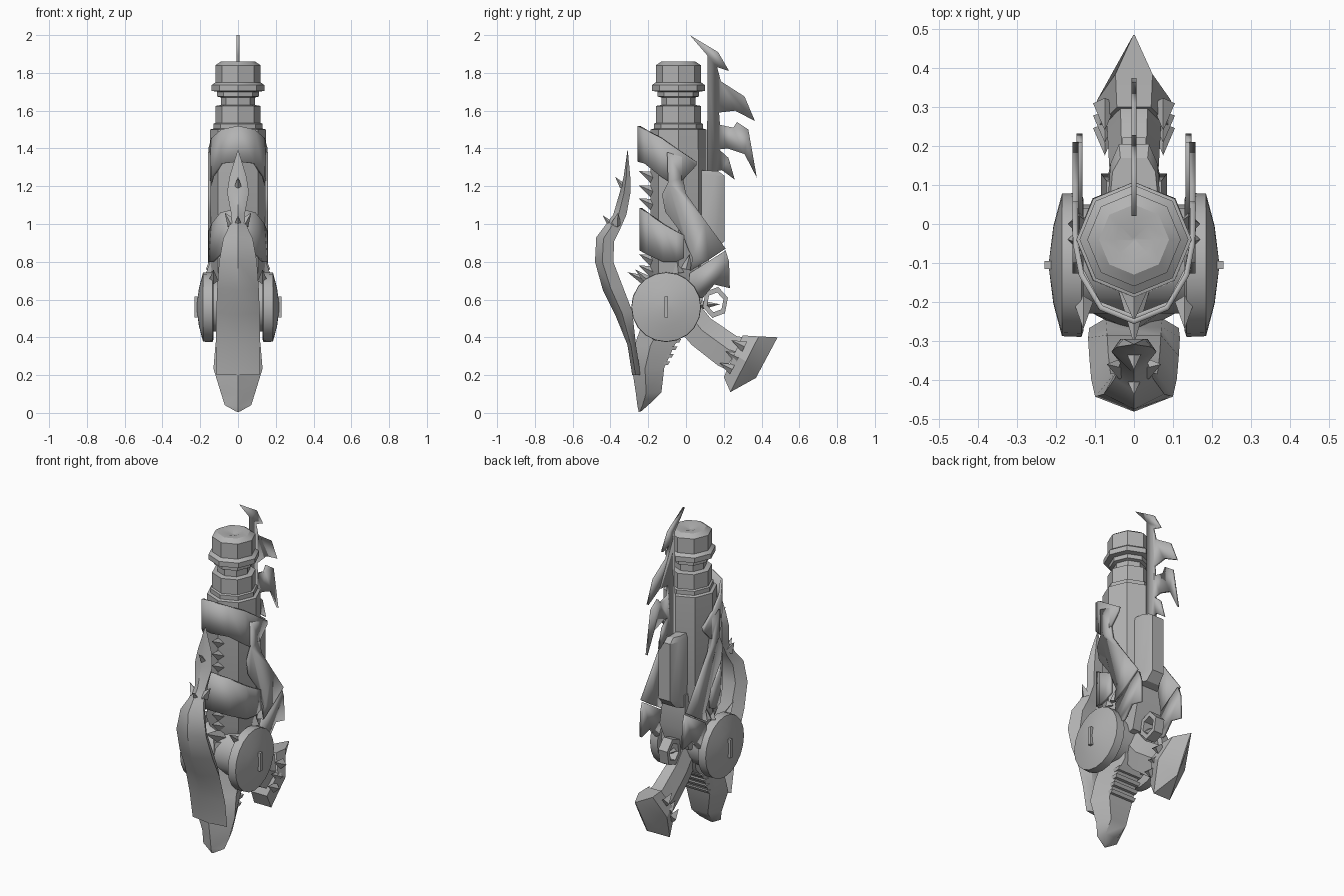
import bpy, bmesh, math
from mathutils import Vector

if "Cube" in bpy.data.objects:
    bpy.data.objects.remove(bpy.data.objects["Cube"], do_unlink=True)

GREY = bpy.data.materials.new("plain_grey")
GREY.use_nodes = True
GREY.diffuse_color = (0.45, 0.45, 0.45, 1)
GREY.node_tree.nodes["Principled BSDF"].inputs["Base Color"].default_value = GREY.diffuse_color


def make(name, verts, faces, solid=0.0, mirror=False, angle=30):
    """Build a mesh object with clean normals, optional thickness and mirroring."""
    mesh = bpy.data.meshes.new(name)
    mesh.from_pydata([tuple(v) for v in verts], [], faces)
    bm = bmesh.new()
    bm.from_mesh(mesh)
    bmesh.ops.remove_doubles(bm, verts=bm.verts, dist=0.0005)
    bmesh.ops.recalc_face_normals(bm, faces=bm.faces)
    bm.to_mesh(mesh)
    bm.free()
    mesh.materials.append(GREY)
    ob = bpy.data.objects.new(name, mesh)
    bpy.context.collection.objects.link(ob)
    if mirror:
        ob.modifiers.new("mirror", 'MIRROR').merge_threshold = 0.0005
    if solid:
        mod = ob.modifiers.new("thickness", 'SOLIDIFY')
        mod.thickness, mod.offset = solid, 0
    bpy.ops.object.select_all(action='DESELECT')
    bpy.context.view_layer.objects.active = ob
    ob.select_set(True)
    bpy.ops.object.shade_smooth_by_angle(angle=math.radians(angle))
    return ob


def bridge(name, rings, closed=False, **kw):
    """Skin a list of equal rings; cap the ends unless the list loops."""
    n, m = len(rings[0]), len(rings)
    faces = [(i * n + j, i * n + (j + 1) % n, (i + 1) % m * n + (j + 1) % n, (i + 1) % m * n + j)
             for i in range(m if closed else m - 1) for j in range(n)]
    if not closed:
        faces += [tuple(range(n)), tuple(range((m - 1) * n, m * n))]
    return make(name, [v for r in rings for v in r], faces, **kw)


def lathe(name, profile, centre, axis='z', sides=8, **kw):
    """Revolve (radius, distance) pairs about an axis."""
    rings = []
    for r, h in profile:
        ring = []
        for k in range(sides):
            a = math.tau * k / sides
            c, s = r * math.cos(a), r * math.sin(a)
            ring.append(Vector(centre) + Vector((c, s, h) if axis == 'z' else (h, c, s)))
        rings.append(ring)
    return bridge(name, rings, **kw)


def loft(name, sections, shape, **kw):
    """Sections are (y0, z0, y1, z1, half width); shape is (side, lerp) pairs."""
    rings = []
    for y0, z0, y1, z1, w in sections:
        a, b = Vector((0, y0, z0)), Vector((0, y1, z1))
        rings.append([a.lerp(b, t) + Vector((s * w, 0, 0)) for s, t in shape])
    return bridge(name, rings, **kw)


def plate(name, outline, x, thick, mirror=False):
    """Flat side-on plate from a (y, z) outline."""
    return make(name, [(x, y, z) for y, z in outline], [tuple(range(len(outline)))],
                solid=thick, mirror=mirror)


def shell(name, cols):
    """Mirrored wrap-around guard; columns are (x, y, top, bottom)."""
    verts = [(x, y, z) for x, y, t, b in cols for z in (t, b)]
    faces = [(2 * i, 2 * i + 1, 2 * i + 3, 2 * i + 2) for i in range(len(cols) - 1)]
    return make(name, verts, faces, solid=0.014, mirror=True, angle=45)


def spike(name, base, tip, r, mirror=False):
    """Four-sided thorn."""
    base, tip = Vector(base), Vector(tip)
    q = (tip - base).to_track_quat('Z', 'Y')
    ring = [base + q @ Vector((r * math.cos(a), r * math.sin(a), 0))
            for a in (0, math.pi / 2, math.pi, math.pi * 1.5)]
    faces = [(0, 1, 2, 3)] + [(i, (i + 1) % 4, 4) for i in range(4)]
    return make(name, ring + [tip], faces, mirror=mirror)


KEEL = [(0, 0), (1, .4), (.6, 1), (-.6, 1), (-1, .4)]
HEX = [(.5, 0), (1, .45), (.6, 1), (-.6, 1), (-1, .45), (-.5, 0)]
BOX = [(1, 0), (1, 1), (-1, 1), (-1, 0)]

# Barrel with stepped muzzle
lathe("barrel", [(.10, .62), (.15, .75), (.148, 1.5), (.13, 1.505), (.13, 1.53), (.12, 1.535),
                 (.12, 1.625), (.09, 1.63), (.09, 1.67), (.11, 1.675), (.11, 1.70), (.14, 1.705),
                 (.14, 1.735), (.12, 1.75), (.12, 1.84), (.09, 1.86), (.05, 1.86), (.005, 1.845)],
      (0, -.04, 0))

# Wrap-around guards
shell("upper_guard", [(0, -.25, 1.52, 1.33), (.085, -.215, 1.50, 1.32), (.135, -.13, 1.455, 1.25),
                      (.15, -.05, 1.40, 1.2), (.152, .055, 1.33, 1.31)])
shell("lower_guard", [(0, -.24, 1.085, .86), (.09, -.205, 1.06, .84), (.135, -.12, 1.0, .80),
                      (.15, -.05, .96, .80), (.152, -.01, .94, .82)])

# Side plates and their tail pieces
plate("side_plate", [(.058, 1.33), (-.016, 1.245), (0, 1.16), (.1, 1.02), (.21, .87), (.12, .81), (.02, .75),
                     (.035, .82), (.01, .87), (-.016, .94), (-.11, 1.065), (-.127, 1.155),
                     (-.095, 1.22), (-.1, 1.38)], .15, .015, True)
plate("side_tail", [(.02, .74), (.21, .86), (.228, .8), (.232, .66), (.15, .68), (.09, .61), (.0, .6)],
      .14, .015, True)

# Curved horn on the front
loft("front_horn", [(-.31, 1.39, -.308, 1.39, .002), (-.33, 1.25, -.295, 1.25, .045),
                    (-.35, 1.17, -.295, 1.16, .058), (-.385, 1.05, -.315, 1.05, .035),
                    (-.43, .99, -.35, .97, .05), (-.475, .93, -.38, .91, .078),
                    (-.482, .80, -.385, .80, .10), (-.44, .65, -.335, .67, .11),
                    (-.375, .52, -.285, .54, .115), (-.31, .36, -.265, .36, .118),
                    (-.285, .2, -.24, .2, .115)], KEEL, angle=40)
for y, z, up in [(-.345, 1.2, .05), (-.41, 1.0, .045)]:
    spike("horn_thorn", (0, y + .01, z), (0, y - .03, z + up), .018)
spike("horn_barb", (.03, -.37, 1.0), (.07, -.36, 1.06), .03, True)

# Grip ending in a pointed foot
loft("grip", [(-.25, .005, -.235, .01, .01), (-.257, .035, -.19, .05, .07), (-.265, .10, -.13, .11, .09),
              (-.285, .23, -.115, .24, .13), (-.275, .35, -.06, .36, .12),
              (-.24, .45, .0, .43, .11), (-.22, .66, .03, .64, .11)], KEEL, angle=40)
for k in range(4):
    y, z = -.115 + k * .02, .25 + k * .04
    loft("grip_rib", [(y - .05, z, y + .02, z + .004, .08),
                      (y - .05, z + .018, y + .03, z + .022, .085)], BOX)

# Receiver between the discs
lathe("receiver", [(.14, -.135), (.14, .135)], (0, -.09, .57), 'x', 16)
loft("rear_body", [(-.03, .55, .08, .58, .075), (-.03, .72, .13, .72, .085),
                   (-.03, .92, .11, .92, .07)], BOX)

# Side discs with raised slots
for s in (1, -1):
    lathe("side_disc", [(.17, s * .13), (.185, s * .135), (.183, s * .185), (.10, s * .207), (.012, s * .218)],
          (0, -.105, .56), 'x', 20, angle=25)
    loft("disc_slot", [(-.115, .505, -.095, .505, .012), (-.115, .615, -.095, .615, .012)],
         BOX).location.x = s * .218

# Rear leg and foot
loft("rear_leg", [(.05, .60, -.03, .43, .06), (.13, .50, .03, .36, .06), (.27, .405, .17, .25, .068),
                  (.31, .40, .21, .23, .07)], HEX)
loft("rear_foot", [(.30, .41, .20, .19, .088), (.385, .405, .235, .11, .095),
                   (.485, .40, .37, .185, .004)], HEX)
for k in range(3):
    y, z = .285 - k * .032, .37 - k * .06
    spike("foot_tooth", (.075, y + .025, z - .02), (.075, y - .045, z + .015), .03, True)

# Trigger ring and inner spike
ring = []
for k in range(6):
    a = math.tau * k / 6 + .3
    ring.append([(x, .155 + r * math.cos(a), .585 + r * 1.2 * math.sin(a))
                 for x, r in ((.03, .07), (.03, .045), (-.03, .045), (-.03, .07))])
bridge("trigger_ring", ring, closed=True)
spike("trigger", (0, .06, .57), (0, .18, .575), .03)

# Rear block and serrated fin
loft("rear_block", [(.08, .84, .16, .86, .06), (.08, .9, .205, .91, .055), (.08, 1.26, .205, 1.255, .055),
                    (.08, 1.285, .17, 1.28, .05)], [(1.2, 0), (1.1, .6), (.7, 1), (-.7, 1), (-1.1, .6), (-1.2, 0)])
plate("serrated_fin", [(.02, 2.0), (.17, 1.91), (.228, 1.81), (.165, 1.83), (.185, 1.755), (.31, 1.675),
                       (.365, 1.545), (.26, 1.60), (.175, 1.59), (.18, 1.525), (.25, 1.51), (.27, 1.54),
                       (.33, 1.50), (.375, 1.245), (.31, 1.37), (.22, 1.40), (.175, 1.395), (.225, 1.35),
                       (.258, 1.235), (.19, 1.285), (.16, 1.28), (.15, 1.2), (.11, 1.2), (.115, 1.89)], 0, .014)

# Teeth down the front and small thorns around the discs
for z in (1.27, 1.195, 1.125, .83, .77):
    spike("front_tooth", (0, -.17, z - .025), (0, -.25, z + .01), .035)
spike("lower_thorn", (0, -.17, .68), (0, -.31, .745), .04)
spike("cheek_thorn", (.13, -.2, .70), (.13, -.27, .76), .025, True)
spike("rear_thorn", (.14, 0, .76), (.14, .02, .84), .03, True)
spike("centre_thorn", (.14, -.04, .74), (.14, -.05, .82), .03, True)
